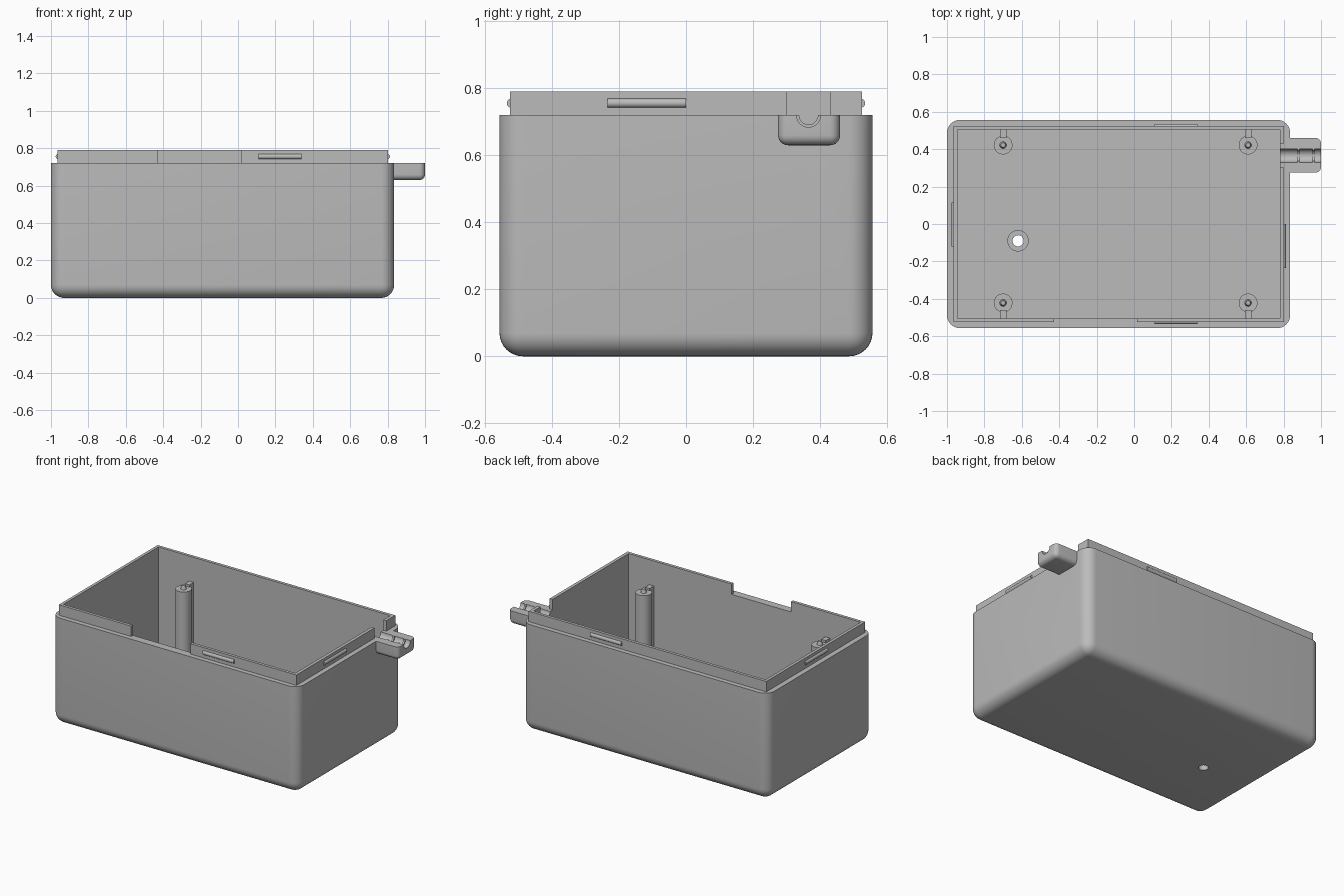
import bpy, bmesh, math
from mathutils import Matrix, Vector

if "Cube" in bpy.data.objects:
    bpy.data.objects.remove(bpy.data.objects["Cube"])

grey = bpy.data.materials.new("plain grey")
grey.diffuse_color = (0.5, 0.5, 0.5, 1)
grey.use_nodes = True
grey.node_tree.nodes["Principled BSDF"].inputs["Base Color"].default_value = grey.diffuse_color


def finish(name, bm):
    bmesh.ops.recalc_face_normals(bm, faces=bm.faces)
    mesh = bpy.data.meshes.new(name)
    bm.to_mesh(mesh)
    bm.free()
    ob = bpy.data.objects.new(name, mesh)
    bpy.context.collection.objects.link(ob)
    mesh.materials.append(grey)
    return ob


def box(name, lo, hi, radius=0, rounded=None, segments=8):
    """Box between two corners; rounded(edge midpoint offset) picks edges to round."""
    bm = bmesh.new()
    lo, hi = Vector(lo), Vector(hi)
    mid, size = (lo + hi) / 2, hi - lo
    bmesh.ops.create_cube(bm, size=1, matrix=Matrix.Translation(mid) @ Matrix.Diagonal((*size, 1)))
    if radius:
        edges = [e for e in bm.edges
                 if rounded((e.verts[0].co + e.verts[1].co) / 2 - mid)]
        bmesh.ops.bevel(bm, geom=edges, offset=radius, segments=segments,
                        profile=0.5, affect='EDGES')
    return finish(name, bm)


def rod(name, start, end, r1, r2=None, sides=32):
    bm = bmesh.new()
    a, b = Vector(start), Vector(end)
    rot = (b - a).to_track_quat('Z', 'Y').to_matrix().to_4x4()
    bmesh.ops.create_cone(bm, cap_ends=True, segments=sides, radius1=r1,
                          radius2=r1 if r2 is None else r2, depth=(b - a).length,
                          matrix=Matrix.Translation((a + b) / 2) @ rot)
    return finish(name, bm)


def combine(ob, other, operation='DIFFERENCE'):
    mod = ob.modifiers.new("cut", 'BOOLEAN')
    mod.operation, mod.solver, mod.object = operation, 'EXACT', other
    bpy.context.view_layer.objects.active = ob
    bpy.ops.object.modifier_apply(modifier=mod.name)
    bpy.data.objects.remove(other)


RIM, TOP, FLOOR = 0.72, 0.79, 0.055
IN_LO, IN_HI = (-0.945, -0.505), (0.78, 0.505)
PORT_Y, HOLE = 0.366, (-0.62, -0.09)


def cavity():
    return box("cavity", (*IN_LO, FLOOR), (*IN_HI, 1))


def groove(r):
    return rod("groove", (0.7, PORT_Y, RIM), (1.1, PORT_Y, RIM), r)


# Main shell: rounded everywhere except along the open rim
shell = box("box_shell", (-1, -0.557, 0), (0.835, 0.557, RIM), 0.07, lambda m: m.z < 0.1)
combine(shell, cavity())
combine(shell, groove(0.036))

# Low drilled boss on the floor
boss = rod("floor_boss", (*HOLE, FLOOR - 0.01), (*HOLE, 0.1), 0.057)
for part in (shell, boss):
    combine(part, rod("drill", (*HOLE, -0.1), (*HOLE, 0.3), 0.03))

# Thin raised lip with a front notch and a cable notch
lip = box("rim_lip", (-0.965, -0.525, RIM), (0.802, 0.525, TOP))
combine(lip, cavity())
combine(lip, box("front_notch", (-0.427, -0.6, 0.6), (0.015, -0.45, 1)))
combine(lip, box("cable_notch", (0.7, 0.302, 0.6), (0.9, 0.43, 1)))

# Cable outlet with a round channel and grip ribs
outlet = box("cable_outlet", (0.832, 0.275, 0.63), (1, 0.46, RIM), 0.03,
             lambda m: m.x > -0.01 and (m.z < -0.01 or (m.x > 0.01 and abs(m.y) > 0.01))
             or (abs(m.x) < 0.01 and m.z < -0.01), 6)
combine(outlet, groove(0.036))
for x in (0.88, 0.96):
    rib = rod("grip_rib", (x - 0.006, PORT_Y, RIM), (x + 0.006, PORT_Y, RIM), 0.038)
    combine(rib, groove(0.028))
    combine(rib, box("upper_half", (0.8, 0.2, RIM), (1.1, 0.5, 1)))

# Snap ridges on the four lip faces
RZ, RR = 0.756, 0.014
for name, a, b in (("front", (0.11, -0.521), (0.34, -0.521)), ("back", (0.11, 0.521), (0.34, 0.521)),
                   ("left", (-0.961, -0.12), (-0.961, 0.115)), ("right", (0.798, -0.235), (0.798, 0))):
    rod("snap_ridge_" + name, (*a, RZ), (*b, RZ), RR, sides=20)

# Corner posts with locating pins, each tied to its wall by a rib
POST = 0.607
for x in (-0.70, 0.61):
    for s in (-1, 1):
        y = s * 0.422
        rod("corner_post", (x, y, FLOOR - 0.01), (x, y, POST), 0.05)
        rod("post_pin", (x, y, POST - 0.01), (x, y, POST + 0.025), 0.021, 0.012, 20)
        ya, yb = sorted((s * 0.46, s * 0.51))
        box("post_rib", (x - 0.017, ya, FLOOR - 0.01), (x + 0.017, yb, POST + 0.015))

# Smooth the curved faces, keep edges crisp
for ob in bpy.context.scene.objects:
    ob.select_set(True)
bpy.context.view_layer.objects.active = shell
bpy.ops.object.shade_smooth_by_angle(angle=math.radians(30))
